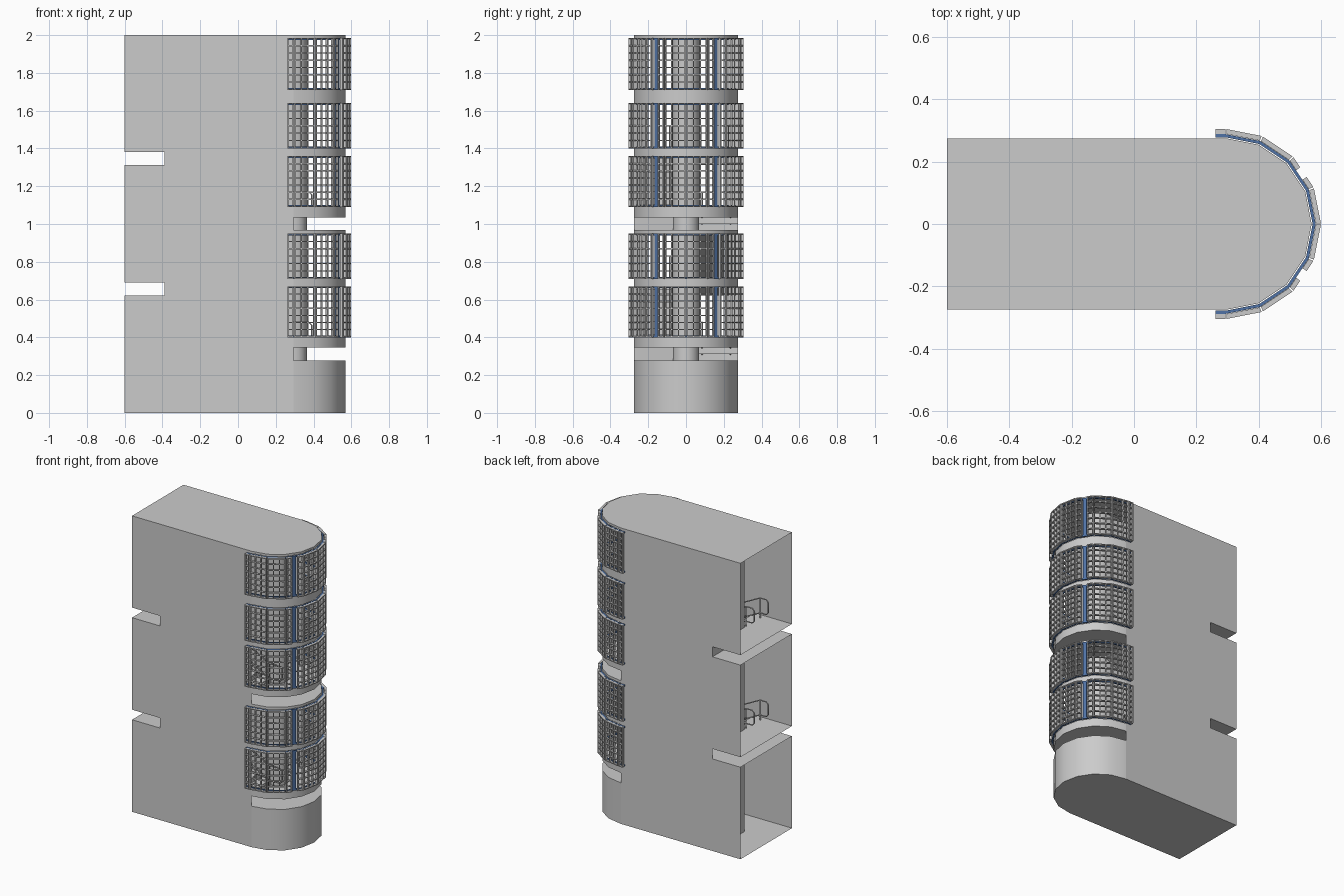
import bpy, bmesh, math
from mathutils import Vector

if "Cube" in bpy.data.objects:
    bpy.data.objects.remove(bpy.data.objects["Cube"])

CX, R, XB, XL = 0.295, 0.275, -0.6, -0.39      # arc centre, tower radius, open end, landing edge
SLAB, TOP = 0.068, 2.0
WINDOWS = [(0.40, 0.67), (0.71, 0.95), (1.09, 1.36), (1.40, 1.64), (1.71, 1.985)]
FRONT, BACK = (0.345, 1.035), (0.69, 1.38)     # landing heights at round and open end


def pt(u, r):
    """Point on the 8-sided half round; u 0..8 runs round it, beyond that it goes straight."""
    def vert(k):
        a = math.radians(-90 + 22.5 * k)
        return Vector((CX + r * math.cos(a), r * math.sin(a)))
    if u < 0 or u > 8:
        return Vector((CX - 0.11 * (-u if u < 0 else u - 8), -r if u < 0 else r))
    k = min(int(u), 7)
    return vert(k).lerp(vert(k + 1), u - k)


def span(a, b):
    return [a] + [k for k in range(9) if a + 1e-4 < k < b - 1e-4] + [b]


def face(bm, pts):
    bm.faces.new([bm.verts.new(p) for p in pts])


def strip(bm, path, z0, z1):
    for p, q in zip(path, path[1:]):
        face(bm, [(p[0], p[1], z0), (q[0], q[1], z0), (q[0], q[1], z1), (p[0], p[1], z1)])


def bar(bm, a, b, r0, r1, z0, z1):
    """Solid bar following the half round from a to b."""
    rings = []
    for u in span(a, b):
        i, o = pt(u, r0), pt(u, r1)
        rings.append([bm.verts.new(c) for c in
                      ((*i, z0), (*o, z0), (*o, z1), (*i, z1))])
    for s, t in zip(rings, rings[1:]):
        for k in range(4):
            bm.faces.new((s[k], s[(k + 1) % 4], t[(k + 1) % 4], t[k]))
    bm.faces.new(rings[0][::-1])
    bm.faces.new(rings[-1])


def finish(bm, name, colour=None, smooth=False, weld=True):
    if weld:
        bmesh.ops.remove_doubles(bm, verts=bm.verts, dist=1e-4)
    me = bpy.data.meshes.new(name)
    bm.to_mesh(me)
    bm.free()
    ob = bpy.data.objects.new(name, me)
    bpy.context.collection.objects.link(ob)
    if colour:
        mat = bpy.data.materials.new(name)
        mat.diffuse_color = colour
        mat.use_nodes = True
        mat.node_tree.nodes["Principled BSDF"].inputs["Base Color"].default_value = mat.diffuse_color
        me.materials.append(mat)
    if smooth:
        bpy.ops.object.select_all(action='DESELECT')
        ob.select_set(True)
        bpy.context.view_layer.objects.active = ob
        bpy.ops.object.shade_smooth_by_angle(angle=math.radians(30))
    return ob


def solid_parts(gaps):
    """Height ranges left between the gaps."""
    z, out = 0, []
    for a, b in sorted(gaps):
        out.append((z, a))
        z = b
    return out + [(z, TOP)]


# outer wall: flat sides with slots at the open end, bands round the curved end
arc = [pt(u, R) for u in range(9)]
bm = bmesh.new()
for s in (-1, 1):
    strip(bm, [(XL, s * R), (CX, s * R)][::-s], 0, TOP)
    for z0, z1 in solid_parts([(z - SLAB, z) for z in BACK]):
        strip(bm, [(XB, s * R), (XL, s * R)][::-s], z0, z1)
for z0, z1 in solid_parts(WINDOWS + [(z - SLAB, z) for z in FRONT]):
    strip(bm, arc, z0, z1)
# roof and base
for z in (0, TOP):
    pts = [(XB, -R, z)] + [(*p, z) for p in arc] + [(XB, R, z)]
    face(bm, pts if z else pts[::-1])
finish(bm, "tower_wall", smooth=True)

# landings
bm = bmesh.new()
for zt in FRONT:
    for z in (zt - SLAB, zt):
        pts = [(*p, z) for p in arc]
        face(bm, pts[::-1] if z == zt else pts)
for zt in BACK:
    for z in (zt - SLAB, zt):
        pts = [(XB, -R, z), (XL, -R, z), (XL, R, z), (XB, R, z)]
        face(bm, pts[::-1] if z == zt else pts)
strip(bm, [(XL, R), (XL, 0.07)], BACK[1] - SLAB, BACK[1])
finish(bm, "landings")

# central spine wall with rounded nose
bm = bmesh.new()
nose = [(XL, -0.07)] + [pt(u, 0.07) for u in range(9)] + [(XL, 0.07), (XL, -0.07)]
strip(bm, nose, 0, TOP)
finish(bm, "spine_wall", smooth=True)

# stair flights: side, height at round end, height at open end
FLIGHTS = [(1, 0.345, 0.0), (-1, 0.345, 0.69), (1, 1.035, 0.69), (-1, 1.035, 1.38)]
STEPS = 10
bm = bmesh.new()
for s, zf, zb in FLIGHTS:
    (xl, zl), (xh, zh) = sorted([(CX, zf), (XL, zb)], key=lambda p: p[1])
    prof = [(xl, zl)]
    for k in range(STEPS):
        z = zl + (zh - zl) * (k + 1) / STEPS
        prof += [(xl + (xh - xl) * k / STEPS, z), (xl + (xh - xl) * (k + 1) / STEPS, z)]
    t = max(0, (SLAB - zl) / (zh - zl))
    under = [(xl + (xh - xl) * t, zl - SLAB + (zh - zl) * t), (xh, zh - SLAB)]
    for line in (prof, under):
        for p, q in zip(line, line[1:]):
            face(bm, [(p[0], s * 0.07, p[1]), (q[0], s * 0.07, q[1]),
                      (q[0], s * R, q[1]), (p[0], s * R, p[1])])
finish(bm, "stair_flights")

# handrails
cu = bpy.data.curves.new("handrails", 'CURVE')
cu.dimensions = '3D'
cu.bevel_depth = 0.004
cu.bevel_resolution = 1


def tube(pts, closed=False):
    sp = cu.splines.new('POLY')
    sp.points.add(len(pts) - 1)
    for p, c in zip(sp.points, pts):
        p.co = (*c, 1)
    sp.use_cyclic_u = closed


for s, zf, zb in FLIGHTS:
    for y in (s * 0.085, s * 0.235):
        hi, lo, c = 0.135, 0.035, 0.015
        loop = [(0.39, zf + lo + c), (0.39, zf + hi - c), (0.375, zf + hi), (CX, zf + hi),
                (XL, zb + hi), (-0.435, zb + hi), (-0.45, zb + hi - c), (-0.45, zb + lo + c),
                (-0.435, zb + lo), (XL, zb + lo), (CX, zf + lo), (0.375, zf + lo)]
        tube([(x, y, z) for x, z in loop], True)
        for k in range(4):
            x, z = CX + (XL - CX) * k / 3, zf + (zb - zf) * k / 3
            tube([(x, y, z), (x, y, z + hi)])
z = BACK[1]
tube([(XL, 0.08, z), (XL, 0.08, z + 0.14), (XL, 0.225, z + 0.14), (XL, 0.225, z)])
rail = bpy.data.objects.new("handrails", cu)
bpy.context.collection.objects.link(rail)
bpy.ops.object.select_all(action='DESELECT')
rail.select_set(True)
bpy.context.view_layer.objects.active = rail
bpy.ops.object.convert(target='MESH')

# window grilles in three panels each, and blue frames behind them
PANELS = [(-0.32, 2.36), (2.64, 5.36), (5.64, 8.32)]
T, W = 0.006, 0.05
grille, frame = bmesh.new(), bmesh.new()
for z0, z1 in WINDOWS:
    rows = round((z1 - z0) / 0.037)
    for a, b in PANELS:
        us = span(a, b)
        for u0, u1 in zip(us, us[1:]):
            u0, u1 = u0 + 0.02, u1 - 0.02
            for k in range(rows + 1):
                z = z0 + (z1 - z0 - T) * k / rows
                bar(grille, u0, u1, 0.289, 0.305, z, z + T)
            n = max(1, round((u1 - u0) * 3.3))
            for k in range(n + 1):
                u = u0 + (u1 - u0 - W) * k / n
                bar(grille, u, u + W, 0.289, 0.305, z0, z1)
    for z in (z0, z1 - 0.01):
        bar(frame, -0.3, 8.3, 0.278, 0.288, z, z + 0.01)
    for u in (2.5, 5.5):
        bar(frame, u - 0.1, u + 0.1, 0.278, 0.288, z0, z1)
finish(grille, "window_grilles", weld=False)
finish(frame, "window_frames", (0.08, 0.17, 0.38, 1), weld=False)
